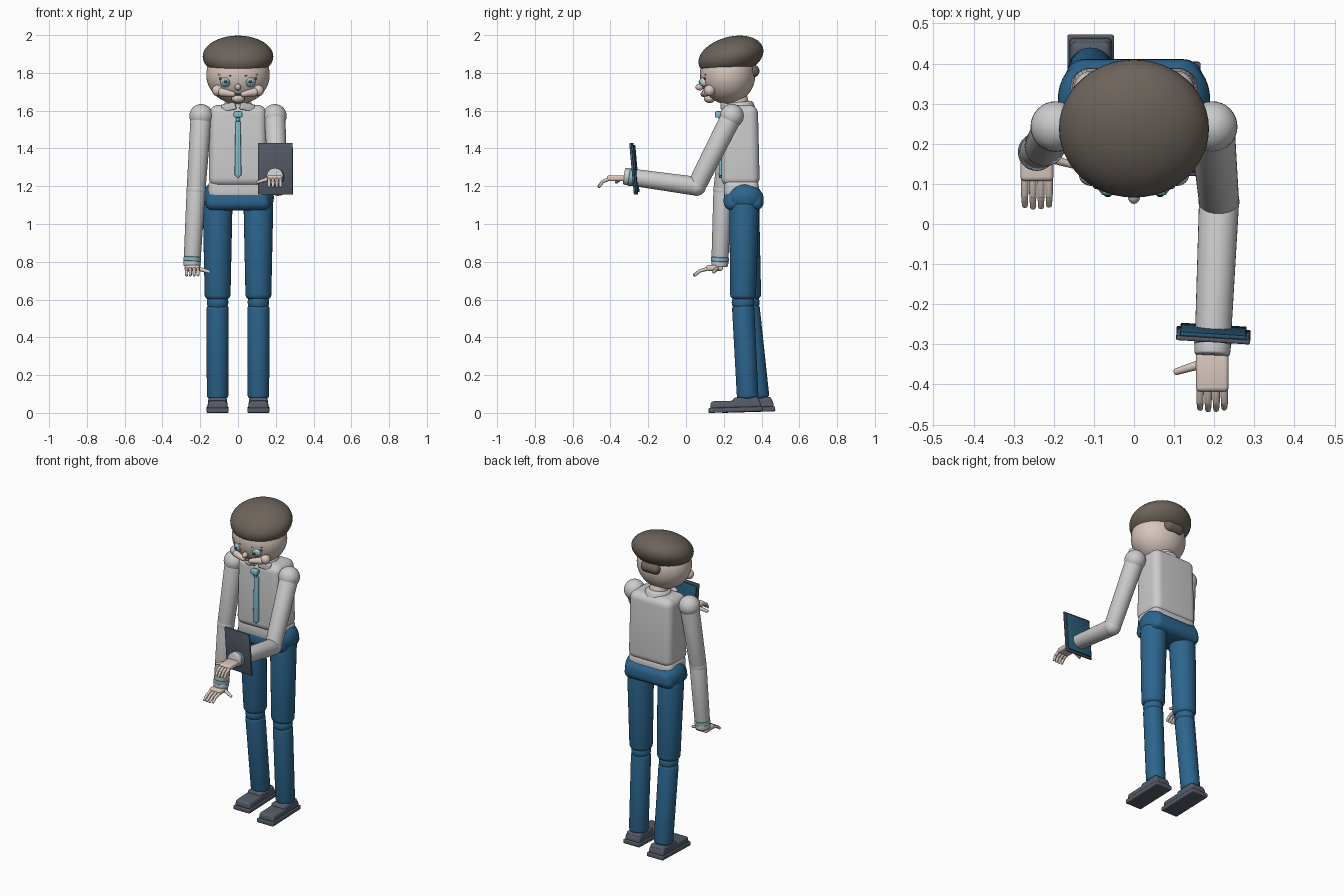
import bpy, bmesh, math
from mathutils import Vector, Matrix

if "Cube" in bpy.data.objects:
    bpy.data.objects.remove(bpy.data.objects["Cube"])


def mat(name, c):
    m = bpy.data.materials.new(name)
    m.diffuse_color = (*c, 1)
    m.use_nodes = True
    m.node_tree.nodes["Principled BSDF"].inputs["Base Color"].default_value = m.diffuse_color
    return m


SKIN = mat("skin", (0.68, 0.57, 0.51))
WHITE = mat("shirt_white", (0.72, 0.72, 0.74))
BLUE = mat("trouser_blue", (0.025, 0.13, 0.27))
HAIR = mat("hair_brown", (0.15, 0.125, 0.105))
SLATE = mat("slate", (0.09, 0.105, 0.135))
CYAN = mat("light_blue", (0.22, 0.5, 0.6))
TEAL = mat("screen_teal", (0.02, 0.1, 0.17))
DARK = mat("dark", (0.04, 0.04, 0.05))


def finish(bm, name, m, matrix, bevel=0, segs=4):
    if bevel:
        bm.normal_update()
        edges = [e for e in bm.edges if e.calc_face_angle(0) > math.radians(40)]
        bmesh.ops.bevel(bm, geom=edges, offset=bevel, segments=segs, profile=0.5,
                        affect='EDGES', clamp_overlap=True)
    me = bpy.data.meshes.new(name)
    bm.to_mesh(me)
    bm.free()
    me.transform(matrix)
    me.materials.append(m)
    ob = bpy.data.objects.new(name, me)
    bpy.context.collection.objects.link(ob)
    return ob


def box(name, loc, dims, m, bevel=0.01, rot=(0, 0, 0), taper=(1, 1), segs=4):
    bm = bmesh.new()
    bmesh.ops.create_cube(bm, size=1)
    for v in bm.verts:
        t = taper if v.co.z > 0 else (1, 1)
        v.co = Vector((v.co.x * dims[0] * t[0], v.co.y * dims[1] * t[1], v.co.z * dims[2]))
    r = Matrix.Rotation(rot[2], 4, 'Z') @ Matrix.Rotation(rot[1], 4, 'Y') @ Matrix.Rotation(rot[0], 4, 'X')
    return finish(bm, name, m, Matrix.Translation(loc) @ r, bevel, segs)


def ball(name, loc, radii, m, rx=0, seg=32):
    if not isinstance(radii, tuple):
        radii = (radii,) * 3
    bm = bmesh.new()
    bmesh.ops.create_uvsphere(bm, u_segments=seg, v_segments=seg // 2, radius=1)
    M = Matrix.Translation(loc) @ Matrix.Rotation(rx, 4, 'X') @ Matrix.Diagonal((*radii, 1))
    return finish(bm, name, m, M)


def limb(name, a, b, r0, r1, m, bevel=0.015, seg=32):
    a, b = Vector(a), Vector(b)
    d = b - a
    bm = bmesh.new()
    bmesh.ops.create_cone(bm, cap_ends=True, segments=seg, radius1=r0, radius2=r1, depth=d.length)
    q = d.to_track_quat('Z', 'Y').to_matrix().to_4x4()
    return finish(bm, name, m, Matrix.Translation((a + b) / 2) @ q, bevel, 4)


# Head, hair and neck
ball("head", (0, 0.22, 1.79), (0.168, 0.147, 0.155), SKIN, seg=48)
ball("hair", (0, 0.238, 1.887), (0.187, 0.176, 0.104), HAIR, math.radians(15), 48)
limb("hair_bun", (-0.065, 0.355, 1.81), (0.065, 0.355, 1.81), 0.034, 0.034, HAIR, 0.03)
limb("neck", (0, 0.29, 1.58), (0, 0.265, 1.68), 0.06, 0.055, SKIN)
limb("collar", (0, 0.285, 1.60), (0, 0.28, 1.645), 0.085, 0.072, WHITE, 0.01)

# Face
ball("nose", (0, 0.072, 1.725), (0.016, 0.022, 0.018), SKIN, seg=16)
ball("chin", (0, 0.125, 1.665), (0.035, 0.03, 0.025), SKIN, seg=24)
ball("mouth", (0, 0.1, 1.685), (0.022, 0.014, 0.006), HAIR, seg=16)
for side, s in (("left", 1), ("right", -1)):
    ball(side + "_eyeball", (s * 0.065, 0.1, 1.752), 0.028, WHITE, seg=24)
    ball(side + "_iris", (s * 0.065, 0.08, 1.752), (0.019, 0.01, 0.019), CYAN, seg=20)
    ball(side + "_pupil", (s * 0.065, 0.073, 1.752), (0.009, 0.006, 0.009), DARK, seg=16)
    limb(side + "_eyelid", (s * 0.032, 0.085, 1.768), (s * 0.1, 0.105, 1.77), 0.007, 0.007, SLATE, 0.004, 12)
    limb(side + "_eyebrow", (s * 0.035, 0.082, 1.785), (s * 0.105, 0.108, 1.79), 0.008, 0.005, HAIR, 0.004, 12)
    limb(side + "_jowl", (s * 0.015, 0.088, 1.685), (s * 0.1, 0.112, 1.70), 0.013, 0.024, SKIN, 0.012, 20)
    ball(side + "_cheek", (s * 0.108, 0.125, 1.707), 0.03, SKIN, seg=24)
    # Collar wings
    box(side + "_collar_wing", (s * 0.048, 0.205, 1.62), (0.075, 0.025, 0.04), WHITE, 0.006, (0, s * 0.2, s * 0.35))

# Torso, hem, tie and pelvis
box("torso", (0, 0.288, 1.415), (0.31, 0.205, 0.43), WHITE, 0.045, taper=(0.97, 0.9), segs=6)
box("shirt_hem", (0, 0.293, 1.18), (0.315, 0.185, 0.12), WHITE, 0.04)
box("tie_knot", (0, 0.172, 1.58), (0.046, 0.036, 0.034), CYAN, 0.009)
box("tie_link", (0, 0.182, 1.553), (0.022, 0.02, 0.02), CYAN, 0.005)
box("tie_blade", (0, 0.186, 1.40), (0.036, 0.02, 0.29), CYAN, 0.006, (-0.02, 0, 0), (0.75, 1))
box("tie_tip", (0, 0.184, 1.257), (0.022, 0.018, 0.022), CYAN, 0.004, (0, math.pi / 4, 0))
box("pelvis", (0, 0.305, 1.13), (0.355, 0.215, 0.115), BLUE, 0.045, taper=(0.9, 0.96), segs=6)

# Legs and shoes: side, sign, knee y, ankle y, shoe y
for side, s, ky, ay, sy in (("left", 1, 0.302, 0.327, 0.262), ("right", -1, 0.33, 0.385, 0.33)):
    x = s * 0.108
    ball(side + "_hip", (s * 0.12, 0.31, 1.14), (0.07, 0.095, 0.08), BLUE)
    limb(side + "_thigh", (x, 0.308, 1.12), (x, ky, 0.60), 0.079, 0.068, BLUE, 0.025)
    ball(side + "_knee", (x, ky, 0.585), (0.057, 0.06, 0.055), BLUE)
    limb(side + "_shin", (x, ky, 0.57), (x, ay, 0.075), 0.059, 0.057, BLUE, 0.018)
    tilt = (0.03, 0, 0)
    box(side + "_sole", (x, sy, 0.017), (0.116, 0.285, 0.026), SLATE, 0.006, tilt)
    box(side + "_toe_cap", (x, sy, 0.045), (0.108, 0.272, 0.04), SLATE, 0.012, tilt, (0.92, 0.95))
    box(side + "_shoe_upper", (x, sy + 0.055, 0.06), (0.106, 0.15, 0.045), SLATE, 0.014, tilt, (0.9, 0.9))


def hand(side, s, wrist, palm_len, tip, droop):
    w = Vector(wrist)
    k = w + Vector((0, -palm_len, -0.006))
    box(side + "_palm", (w + k) / 2, (0.082, palm_len, 0.03), SKIN, 0.011)
    for i in range(4):
        fx = (i - 1.5) * 0.02
        mid = k + Vector((fx * 1.02, -tip * 0.5, -droop * 0.35))
        end = k + Vector((fx * 1.0, -tip + abs(i - 1.4) * 0.004, -droop))
        limb(f"{side}_finger_{i + 1}", k + Vector((fx, 0.01, 0)), mid, 0.0095, 0.009, SKIN, 0.003, 12)
        ball(f"{side}_knuckle_{i + 1}", mid, 0.009, SKIN, seg=12)
        limb(f"{side}_fingertip_{i + 1}", mid, end, 0.009, 0.007, SKIN, 0.004, 12)
    base = w + Vector((-s * 0.03, -0.03, -0.005))
    limb(side + "_thumb", base, base + Vector((-s * 0.065, -0.02, -0.02)), 0.012, 0.008, SKIN, 0.005, 12)


def arm(side, s, elbow, wrist):
    sh = Vector((s * 0.195, 0.243, 1.572))
    e, w = Vector(elbow), Vector(wrist)
    d = (w - e).normalized()
    ball(side + "_shoulder", sh, 0.063, WHITE)
    limb(side + "_upper_arm", sh, e, 0.056, 0.05, WHITE, 0.012)
    ball(side + "_elbow", e, 0.051, WHITE)
    limb(side + "_forearm", e, w, 0.05, 0.045, WHITE, 0.012)
    limb(side + "_cuff_band", w - d * 0.005, w + d * 0.018, 0.047, 0.047, CYAN, 0.004)
    limb(side + "_cuff", w + d * 0.015, w + d * 0.045, 0.046, 0.044, WHITE, 0.006)


# Raised left arm and lowered right arm
arm("left", 1, (0.212, 0.055, 1.2), (0.197, -0.283, 1.247))
hand("left", 1, (0.195, -0.32, 1.245), 0.098, 0.049, 0.045)
arm("right", -1, (-0.222, 0.195, 1.18), (-0.242, 0.18, 0.82))
hand("right", -1, (-0.242, 0.195, 0.77), 0.088, 0.07, 0.038)

# Tablet held on the forearm
T = (0.09, 0, -0.06)
box("tablet_body", (0.198, -0.277, 1.293), (0.185, 0.012, 0.275), SLATE, 0.004, T, segs=2)
box("tablet_screen", (0.198, -0.268, 1.293), (0.165, 0.012, 0.25), TEAL, 0.003, T, segs=2)

# Smooth shading with sharp edges kept
bpy.ops.object.select_all(action='SELECT')
bpy.context.view_layer.objects.active = bpy.data.objects["head"]
bpy.ops.object.shade_smooth_by_angle(angle=math.radians(35))
